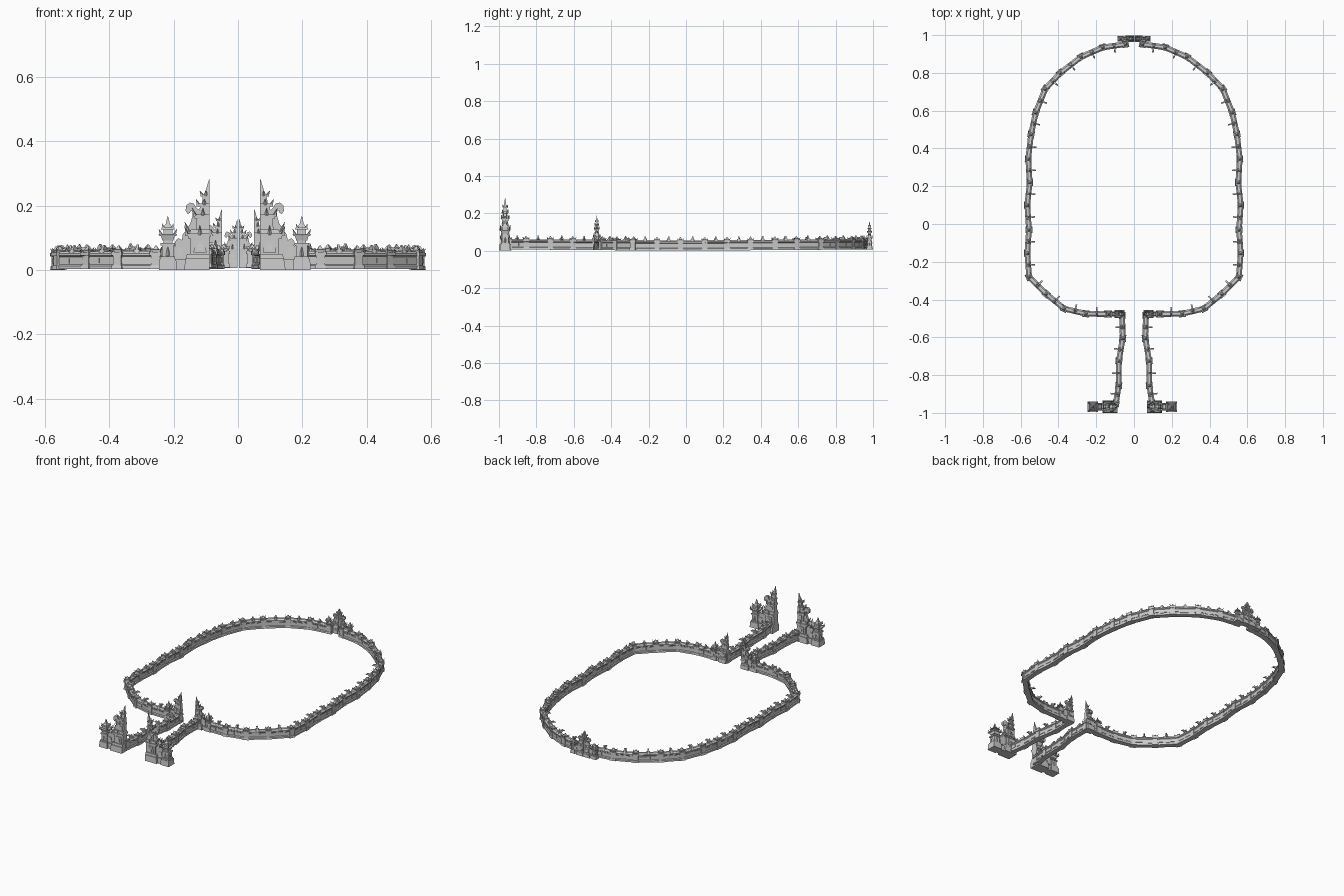
import bpy, bmesh, math
from mathutils import Matrix, Vector

if "Cube" in bpy.data.objects:
    bpy.data.objects.remove(bpy.data.objects["Cube"])

MIRROR = Matrix.Scale(-1, 4, (1, 0, 0))


def block(bm, x0, x1, d, z0, z1, taper=1.0, keep_inner=False, yc=0.0):
    """Box with optional tapered top; keep_inner leaves the x0 face vertical."""
    xm, h = (x0 + x1) / 2, (x1 - x0) / 2
    tx0 = x0 if keep_inner else xm - h * taper
    tx1 = x0 + (x1 - x0) * taper if keep_inner else xm + h * taper
    lo = [bm.verts.new((x, y + yc, z0)) for x, y in ((x0, -d), (x1, -d), (x1, d), (x0, d))]
    e = d * taper
    hi = [bm.verts.new((x, y + yc, z1)) for x, y in ((tx0, -e), (tx1, -e), (tx1, e), (tx0, e))]
    bm.faces.new(lo[::-1])
    bm.faces.new(hi)
    for i in range(4):
        j = (i + 1) % 4
        bm.faces.new((lo[i], lo[j], hi[j], hi[i]))


def prism(bm, pts, d, along_x=False, c=0.0):
    """Extruded outline: (x,z) points through y, or (y,z) points through x."""
    def ring(s):
        return [bm.verts.new((c + s, a, b) if along_x else (a, c + s, b)) for a, b in pts]
    a, b = ring(-d), ring(d)
    bm.faces.new(a)
    bm.faces.new(b[::-1])
    for i in range(len(pts)):
        j = (i + 1) % len(pts)
        bm.faces.new((a[i], a[j], b[j], b[i]))


def spike(bm, base, tip, r):
    """Four-sided thorn from base to tip."""
    base, tip = Vector(base), Vector(tip)
    v = tip - base
    m = Matrix.Translation((base + tip) / 2) @ v.to_track_quat('Z', 'Y').to_matrix().to_4x4()
    bmesh.ops.create_cone(bm, cap_ends=True, segments=4, radius1=r, radius2=r * .08,
                          depth=v.length, matrix=m)


def finish(bm, name, m):
    bm.transform(m)
    bmesh.ops.recalc_face_normals(bm, faces=bm.faces)
    me = bpy.data.meshes.new(name)
    bm.to_mesh(me)
    bm.free()
    bpy.context.collection.objects.link(bpy.data.objects.new(name, me))


# ---- half gate: x = 0 is the sheer inner face, ornaments grow outward ----
TIERS = [  # width, half depth, z0, z1, taper
    (.080, .033, 0, .036, .93), (.074, .026, .036, .050, .95), (.060, .019, .050, .100, 1),
    (.068, .022, .098, .105, 1), (.076, .026, .105, .113, 1), (.064, .021, .113, .126, .9),
    (.042, .014, .126, .163, .95), (.047, .017, .160, .166, 1), (.052, .020, .166, .173, 1),
    (.032, .011, .173, .199, .95), (.041, .015, .197, .206, 1), (.024, .009, .206, .229, .9),
    (.029, .012, .228, .235, 1), (.018, .008, .235, .248, .7), (.013, .006, .246, .283, .12)]
SCROLL = [(.035, .120), (.068, .118), (.070, .130), (.060, .145), (.054, .165), (.053, .180),
          (.058, .186), (.061, .178), (.068, .174), (.075, .184), (.073, .200), (.062, .210),
          (.049, .206), (.040, .192), (.030, .185)]
WING = [(.055, 0), (.112, 0), (.112, .050), (.120, .062), (.116, .078), (.106, .074), (.108, .088),
        (.098, .099), (.086, .093), (.084, .110), (.072, .125), (.055, .112)]


def gate_tower(bm):
    for w, d, z0, z1, t in TIERS:
        block(bm, 0, w, d, z0, z1, t, True)
    # leaf antefixes on the cornices
    for w, d, z, h in ((.076, .026, .110, .028), (.052, .020, .170, .022),
                       (.041, .015, .203, .018), (.029, .012, .232, .014)):
        for s in (-1, 1):
            spike(bm, (w - .006, s * (d - .004), z), (w + .002, s * d, z + h), .006)
            spike(bm, (w * .4, s * (d - .003), z), (w * .4, s * (d + .001), z + h), .007)
    # carved mask and panels on both faces
    for s in (-1, 1):
        block(bm, .010, .050, .004, .055, .092, .8, yc=s * .020)
        block(bm, .020, .040, .005, .062, .082, .6, yc=s * .023)
        block(bm, .008, .032, .003, .132, .156, .8, yc=s * .014)
        block(bm, .006, .024, .003, .177, .194, .8, yc=s * .011)


def gate_scroll_wing(bm):
    prism(bm, SCROLL, .008)
    prism(bm, WING, .012)
    block(bm, .070, .115, .020, 0, .034, .95)
    for s in (-1, 1):
        block(bm, .082, .104, .004, .042, .070, .7, yc=s * .012)
        spike(bm, (.064, s * .006, .120), (.078, s * .008, .150), .006)


def gate_pillar(bm):
    c = .130
    for w, z0, z1, t in ((.028, 0, .034, .92), (.023, .034, .042, 1), (.018, .042, .078, 1),
                         (.022, .076, .084, 1), (.014, .084, .092, 1), (.017, .092, .106, 1.25),
                         (.026, .106, .112, 1.1), (.014, .112, .128, 1), (.021, .126, .132, .9),
                         (.014, .132, .142, .6), (.007, .141, .168, .1)):
        block(bm, c - w, c + w, w, z0, z1, t)
    for i in range(4):
        a = math.pi / 4 + i * math.pi / 2
        u, v = math.cos(a), math.sin(a)
        spike(bm, (c + u * .028, v * .028, .108), (c + u * .040, v * .036, .128), .006)
        spike(bm, (c + u * .018, v * .018, .130), (c + u * .026, v * .026, .145), .005)
        u, v = math.cos(a - math.pi / 4), math.sin(a - math.pi / 4)
        spike(bm, (c + u * .016, v * .016, .044), (c + u * .020, v * .020, .072), .008)


for label, cx, gap, y, z, s in (("front_gate", -.010, .078, -.967, 0, 1),
                                ("inner_gate", 0, .050, -.477, .003, .655),
                                ("back_gate", .001, .002, .981, .006, .54)):
    for side in ("left", "right"):
        flip = MIRROR if side == "left" else Matrix.Identity(4)
        m = (Matrix.Translation((cx, y, z)) @ flip @ Matrix.Translation((gap, 0, 0))
             @ Matrix.Scale(s, 4))
        for part, build in (("tower", gate_tower), ("scroll_wing", gate_scroll_wing),
                            ("pillar", gate_pillar)):
            bm = bmesh.new()
            build(bm)
            finish(bm, f"{label}_{side}_{part}", m)

# ---- walls: straight bays between posts ----
SECTION = [(-.015, 0), (.015, 0), (.015, .010), (.010, .014), (.010, .038), (.015, .042),
           (.015, .048), (.007, .055), (-.007, .055), (-.015, .048), (-.015, .042),
           (-.010, .038), (-.010, .014), (-.015, .010)]
LOOP = [(-.045, .952), (-.165, .935), (-.28, .885), (-.39, .80), (-.47, .715), (-.52, .59),
        (-.545, .475), (-.56, .345), (-.552, .22), (-.565, .10), (-.556, -.03), (-.565, -.155),
        (-.555, -.28), (-.465, -.37), (-.37, -.448), (-.255, -.475), (-.14, -.477)]
CORRIDOR = [(-.062, -.485), (-.060, -.605), (-.080, -.725), (-.081, -.855), (-.096, -.95)]


def ground(y):
    return .008 * abs(y)


def wall_bay(bm, length, side):
    prism(bm, SECTION, length / 2, True)
    # raised panels on both faces
    for s in (-1, 1):
        for k in (-.24, .24):
            block(bm, (k - .17) * length, (k + .17) * length, .002, .018, .034, yc=s * .010)
    # mid-bay crest with a leaf leaning to one side
    block(bm, -.011, .011, .011, .050, .060, .8)
    leaf = [(-.012, .050), (.014, .052), (.024, .058), (.036, .056), (.024, .067),
            (.010, .064), (.003, .075), (-.006, .064)]
    prism(bm, [(y * side, z) for y, z in leaf], .004, True)


def wall_post(bm):
    for w, z0, z1, t in ((.018, 0, .012, .9), (.014, .012, .044, 1), (.018, .042, .052, 1),
                         (.012, .052, .060, 1.15), (.009, .060, .073, .15)):
        block(bm, -w, w, w, z0, z1, t)
    for sx in (-1, 1):
        for sy in (-1, 1):
            spike(bm, (sx * .011, sy * .011, .050), (sx * .017, sy * .017, .066), .005)


for side in ("left", "right"):
    flip = MIRROR if side == "right" else Matrix.Identity(4)
    for label, path, lean in (("enclosure", LOOP, 1), ("corridor", CORRIDOR, -1)):
        pts = [Vector((x, y, ground(y))) for x, y in path]
        for i, p in enumerate(pts):
            d = pts[min(i + 1, len(pts) - 1)] - pts[max(i - 1, 0)]
            bm = bmesh.new()
            wall_post(bm)
            finish(bm, f"{label}_post_{side}_{i}", flip @ Matrix.Translation(p)
                   @ Matrix.Rotation(math.atan2(d.y, d.x), 4, 'Z'))
        for i, (p, q) in enumerate(zip(pts, pts[1:])):
            d = q - p
            bm = bmesh.new()
            wall_bay(bm, d.length, lean)
            finish(bm, f"{label}_wall_{side}_{i}", flip @ Matrix.Translation((p + q) / 2)
                   @ Matrix.Rotation(math.atan2(d.y, d.x), 4, 'Z'))
